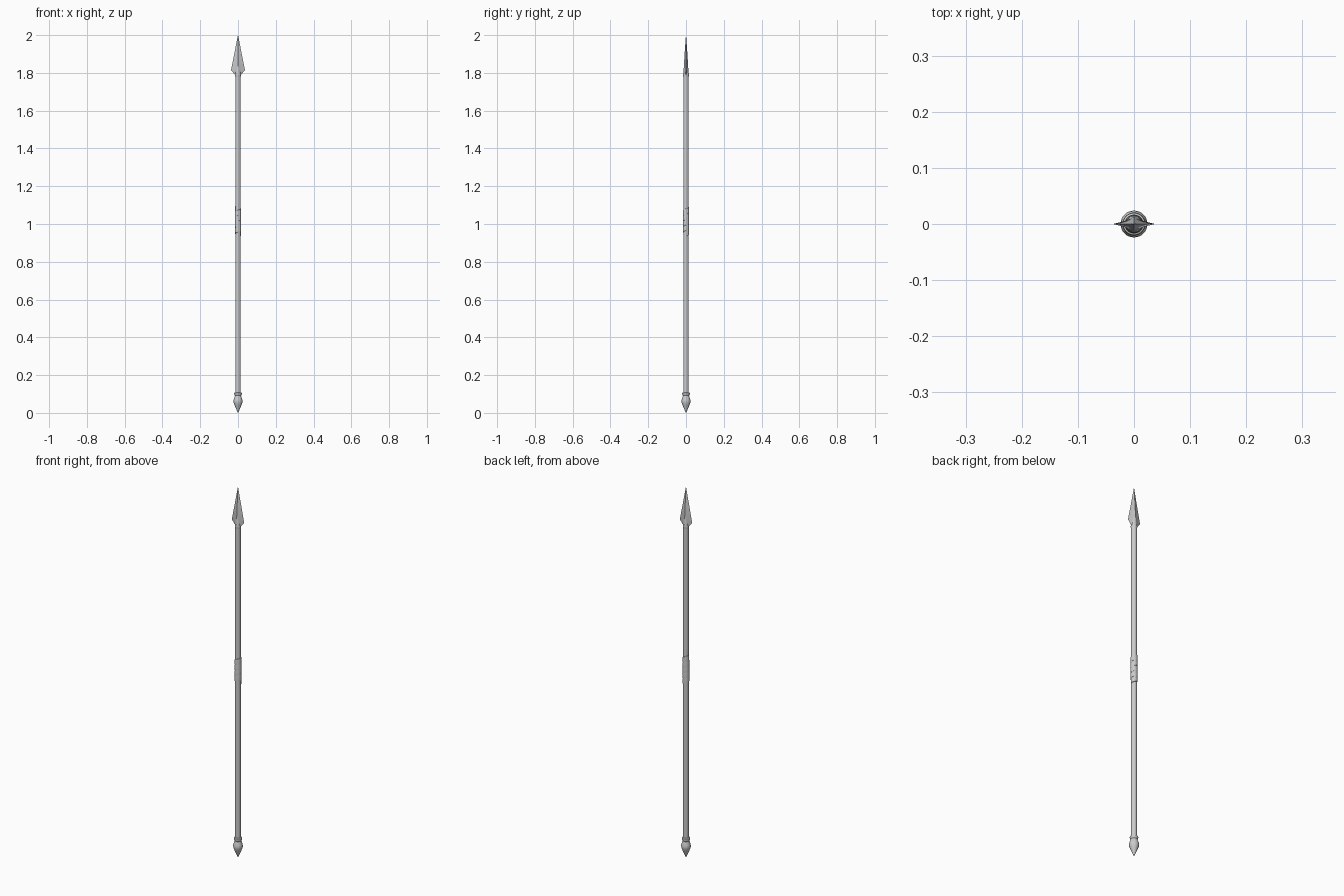
import bpy, bmesh, math

if "Cube" in bpy.data.objects:
    bpy.data.objects.remove(bpy.data.objects["Cube"])


def finish(name, bm, smooth=True):
    bmesh.ops.remove_doubles(bm, verts=bm.verts, dist=1e-5)
    bmesh.ops.recalc_face_normals(bm, faces=bm.faces)
    mesh = bpy.data.meshes.new(name)
    bm.to_mesh(mesh)
    bm.free()
    ob = bpy.data.objects.new(name, mesh)
    bpy.context.collection.objects.link(ob)
    if smooth:
        bpy.ops.object.select_all(action='DESELECT')
        ob.select_set(True)
        bpy.context.view_layer.objects.active = ob
        bpy.ops.object.shade_smooth_by_angle(angle=math.radians(35))
    return ob


def skin(bm, rings, closed=True):
    rows = [[bm.verts.new(p) for p in ring] for ring in rings]
    n = len(rows[0])
    for a, b in zip(rows, rows[1:]):
        for i in range(n if closed else n - 1):
            j = (i + 1) % n
            bm.faces.new((a[i], a[j], b[j], b[i]))
    return rows


def lathe(name, profile, sides=24):
    bm = bmesh.new()
    rings = [[(r * math.cos(math.tau * i / sides), r * math.sin(math.tau * i / sides), z)
              for i in range(sides)] for r, z in profile]
    rows = skin(bm, rings)
    bm.faces.new(rows[0])
    bm.faces.new(rows[-1])
    return finish(name, bm)


# Long round shaft
lathe("shaft", [(0.0142, 0.09), (0.0142, 1.80)])

# Pointed butt cap with neck and collar
lathe("butt_cap", [(0.0006, 0.0), (0.008, 0.017), (0.017, 0.038), (0.0225, 0.052),
                   (0.024, 0.062), (0.0225, 0.072), (0.018, 0.084), (0.0165, 0.091),
                   (0.0195, 0.096), (0.0205, 0.101), (0.0195, 0.106), (0.0142, 0.109)])

# Socket joining the shaft to the blade
lathe("socket", [(0.0142, 1.78), (0.0155, 1.785), (0.0155, 1.792), (0.0138, 1.80),
                 (0.0115, 1.83), (0.006, 1.87)])

# Flat blade with a raised central rib
bm = bmesh.new()
rings = []
for z, w, t in [(1.79, 0.017, 0.012), (1.815, 0.037, 0.0125), (1.90, 0.020, 0.0075),
                (2.0, 0.0004, 0.0004)]:
    half = [(1, 0), (0.45, 0.42), (0, 1), (-0.45, 0.42)]
    section = half + [(-x, -y) for x, y in half]
    rings.append([(x * w, y * t, z) for x, y in section])
rows = skin(bm, rings)
bm.faces.new(rows[0])
bm.faces.new(rows[-1])
finish("blade", bm)

# Spiral strap wound around the grip
bm = bmesh.new()
turns, steps, z0, z1 = 4.5, 24, 0.935, 1.065
profile = [(0.0138, 0.0), (0.0165, 0.001), (0.0168, 0.014), (0.0158, 0.030), (0.0138, 0.031)]
rings = []
count = int(turns * steps)
for k in range(count + 1):
    a = math.tau * k / steps
    z = z0 + (z1 - z0) * k / count
    rings.append([(r * math.cos(a), r * math.sin(a), z + h) for r, h in profile])
rows = skin(bm, rings)
bm.faces.new(rows[0])
bm.faces.new(rows[-1])
finish("grip_wrap", bm)
